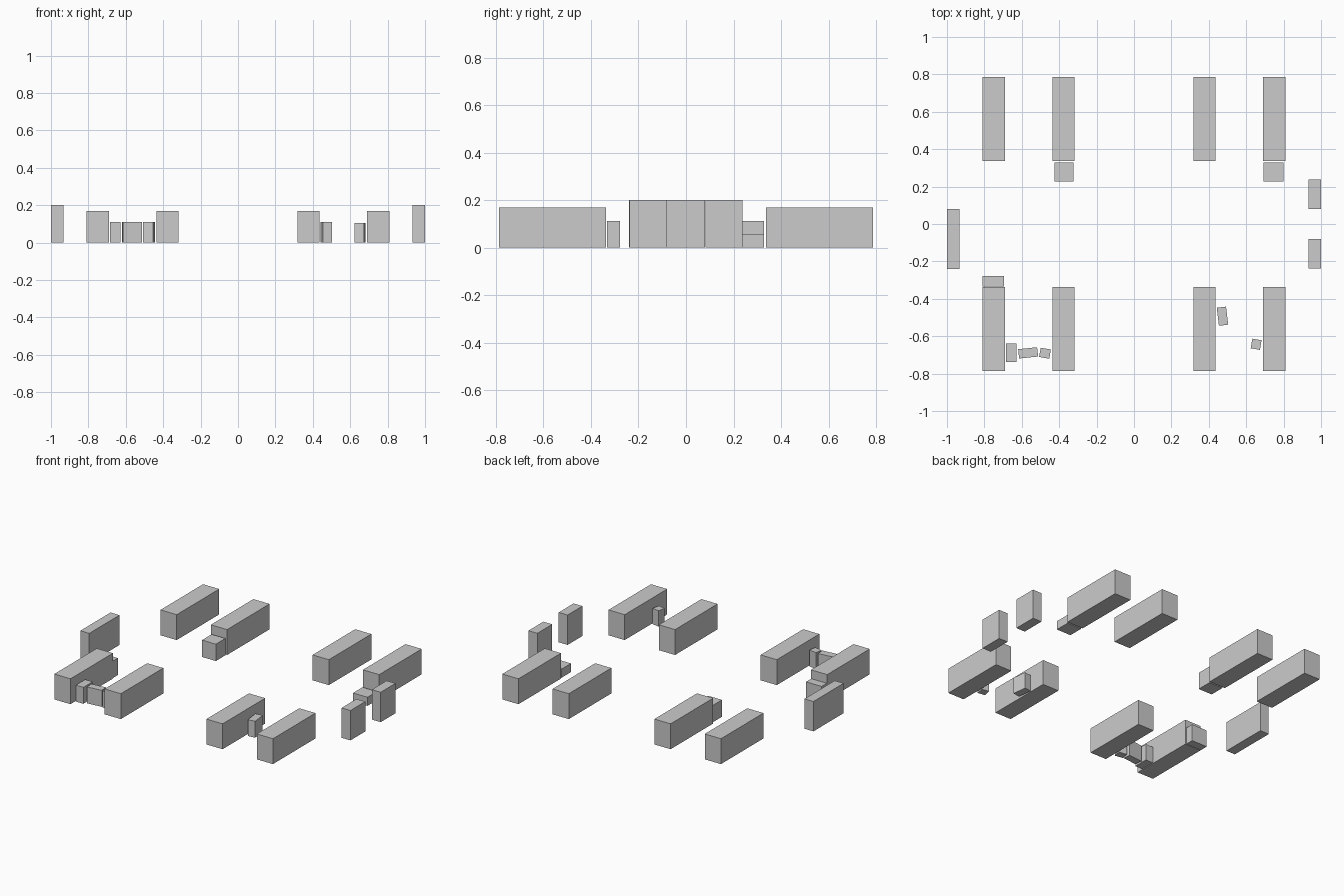
import bpy, bmesh
from math import radians
from mathutils import Matrix

if "Cube" in bpy.data.objects:
    bpy.data.objects.remove(bpy.data.objects["Cube"])


def block(name, x, y, sx, sy, h, rot=0):
    """Box standing on the ground, centred at x, y and turned about z."""
    bm = bmesh.new()
    bmesh.ops.create_cube(bm, size=1)
    bmesh.ops.transform(bm, verts=bm.verts,
                        matrix=Matrix.Diagonal((sx, sy, h, 1)) @ Matrix.Translation((0, 0, 0.5)))
    mesh = bpy.data.meshes.new(name)
    bm.to_mesh(mesh)
    bm.free()
    ob = bpy.data.objects.new(name, mesh)
    ob.location = (x, y, 0)
    ob.rotation_euler.z = radians(rot)
    bpy.context.collection.objects.link(ob)
    return ob


# Eight long containers in four columns, front and back
for side, y in (("front", -0.562), ("back", 0.562)):
    for i, x in enumerate((-0.75, -0.377, 0.377, 0.75)):
        block(f"{side}_container_{i + 1}", x, y, 0.12, 0.45, 0.17)

# Tall walls at the left and right edges
block("left_wall", -0.967, -0.08, 0.066, 0.32, 0.20)
block("right_wall_back", 0.967, 0.16, 0.066, 0.157, 0.20)
block("right_wall_front", 0.967, -0.16, 0.066, 0.157, 0.20)

# Crates against the container ends
block("back_left_crate", -0.374, 0.277, 0.102, 0.101, 0.113)
block("back_right_low_crate", 0.747, 0.277, 0.107, 0.101, 0.058)
block("front_left_crate", -0.752, -0.306, 0.115, 0.055, 0.113)

# Small loose crates between the front containers
block("loose_crate_1", -0.657, -0.688, 0.055, 0.099, 0.11)
block("loose_crate_2", -0.566, -0.689, 0.102, 0.05, 0.11, 6)
block("loose_crate_3", -0.476, -0.691, 0.055, 0.05, 0.11, -10)
block("loose_crate_4", 0.473, -0.493, 0.05, 0.097, 0.11, 7)
block("loose_crate_5", 0.653, -0.643, 0.05, 0.052, 0.106, -10)
